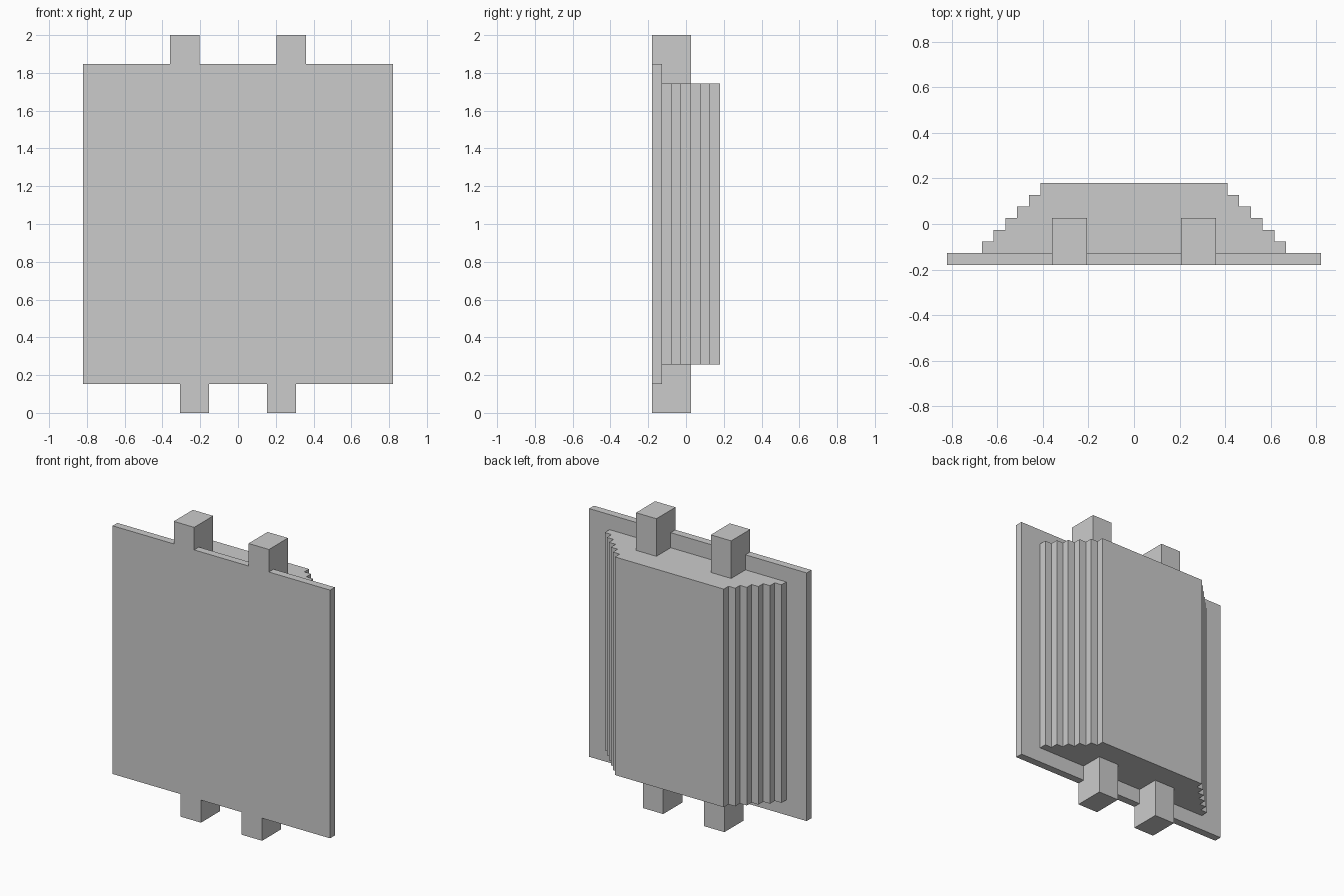
import bpy, bmesh

if "Cube" in bpy.data.objects:
    bpy.data.objects.remove(bpy.data.objects["Cube"])

U = 2 / 39            # grid unit of the blocky design
FRONT = -3.5          # front face, in units


def prism(name, outline, low, high, axis):
    """Extrude a 2D outline along z (xy outline) or y (xz outline), in grid units."""
    bm = bmesh.new()
    if axis == 'z':
        pts = [(x * U, y * U, low * U) for x, y in outline]
        move = (0, 0, (high - low) * U)
    else:
        pts = [(x * U, low * U, z * U) for x, z in outline]
        move = (0, (high - low) * U, 0)
    face = bm.faces.new([bm.verts.new(p) for p in pts])
    ext = bmesh.ops.extrude_face_region(bm, geom=[face])
    verts = [v for v in ext['geom'] if isinstance(v, bmesh.types.BMVert)]
    bmesh.ops.translate(bm, verts=verts, vec=move)
    bmesh.ops.recalc_face_normals(bm, faces=bm.faces)
    mesh = bpy.data.meshes.new(name)
    bm.to_mesh(mesh)
    bm.free()
    obj = bpy.data.objects.new(name, mesh)
    bpy.context.collection.objects.link(obj)
    return obj


def mirrored(half):
    return half + [(-x, v) for x, v in reversed(half)]


# Front plate, with the front slices of the pegs in its silhouette
plate = prism("panel", mirrored([(3, 3), (3, 0), (6, 0), (6, 3), (16, 3), (16, 36),
                                 (7, 36), (7, 39), (4, 39), (4, 36)]),
              FRONT, FRONT + 1, 'y')

# Stepped back block, narrowing by one unit per layer
steps = []
for i in range(6):
    steps += [(13 - i, FRONT + 1 + i), (13 - i, FRONT + 2 + i)]
parts = [prism("stepped_back", mirrored(steps), 5, 34, 'z')]

# Pegs behind the plate, two on top and two below
for name, inner, low, high in (("top_peg", 4, 34, 39), ("bottom_peg", 3, 0, 5)):
    for side in (-1, 1):
        a, b = side * inner, side * (inner + 3)
        parts.append(prism(name, [(a, FRONT + 1), (b, FRONT + 1), (b, FRONT + 4), (a, FRONT + 4)],
                           low, high, 'z'))

# Fuse everything into one clean solid
bpy.context.view_layer.objects.active = plate
for part in parts:
    mod = plate.modifiers.new("fuse", 'BOOLEAN')
    mod.operation, mod.solver, mod.object = 'UNION', 'EXACT', part
    bpy.ops.object.modifier_apply(modifier=mod.name)
    bpy.data.objects.remove(part)
